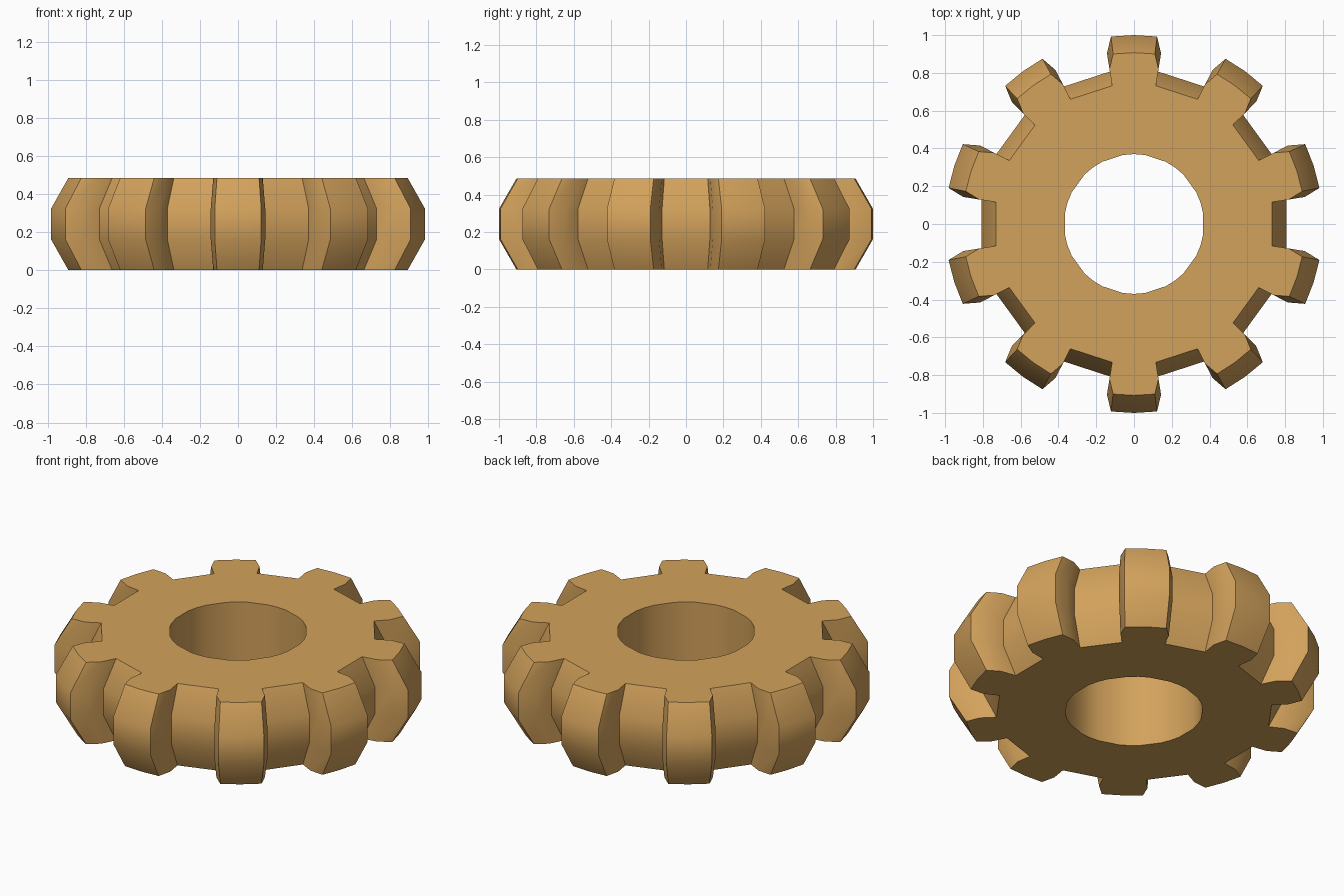
import bpy, bmesh
from math import sin, cos, radians

cube = bpy.data.objects.get("Cube")
if cube:
    bpy.data.objects.remove(cube, do_unlink=True)

TEETH = 10
HEIGHT = 0.485
TAPER = 0.907
HOLE = 0.37

# One tooth outline as (degrees from tooth centre, radius)
TOOTH = [(-9, 0.817), (-9, 0.915), (-7, 1.0), (0, 1.0),
         (7, 1.0), (9, 0.915), (9, 0.817)]
BORE = [(-9, HOLE), (0, HOLE), (9, HOLE)]

bronze = bpy.data.materials.new("warm bronze")
bronze.use_nodes = True
colour = (0.65, 0.36, 0.106, 1)
bronze.diffuse_color = colour
bronze.node_tree.nodes["Principled BSDF"].inputs["Base Color"].default_value = colour

bm = bmesh.new()


def ring(profile, scale, z):
    """Repeat a tooth profile around the axis at one height."""
    verts = []
    for i in range(TEETH):
        for deg, r in profile:
            a = radians(90 + 360 / TEETH * i + deg)
            verts.append(bm.verts.new((scale * r * cos(a), scale * r * sin(a), z)))
    return verts


def bridge(low, high):
    n = len(low)
    for i in range(n):
        j = (i + 1) % n
        bm.faces.new((low[i], low[j], high[j], high[i]))


# Toothed rim, swelling around the middle third
rims = [ring(TOOTH, s, HEIGHT * k / 3)
        for k, s in enumerate((TAPER, 1, 1, TAPER))]
for low, high in zip(rims, rims[1:]):
    bridge(low, high)

# Central bore
bores = [ring(BORE, 1, z) for z in (0, HEIGHT)]
bridge(bores[1], bores[0])

# Flat end faces: one sector per tooth and one per valley
for outer, inner in ((rims[0], bores[0]), (rims[-1], bores[1])):
    t, b = len(TOOTH), len(BORE)
    for i in range(TEETH):
        j = (i + 1) % TEETH
        bm.faces.new(outer[i * t:(i + 1) * t] + inner[i * b:(i + 1) * b][::-1])
        bm.faces.new((outer[i * t + t - 1], outer[j * t],
                      inner[j * b], inner[i * b + b - 1]))

bmesh.ops.recalc_face_normals(bm, faces=bm.faces)
mesh = bpy.data.meshes.new("gear_wheel")
bm.to_mesh(mesh)
bm.free()
mesh.materials.append(bronze)

gear = bpy.data.objects.new("gear_wheel", mesh)
bpy.context.collection.objects.link(gear)
bpy.ops.object.select_all(action='DESELECT')
gear.select_set(True)
bpy.context.view_layer.objects.active = gear
bpy.ops.object.shade_smooth_by_angle(angle=radians(35))
